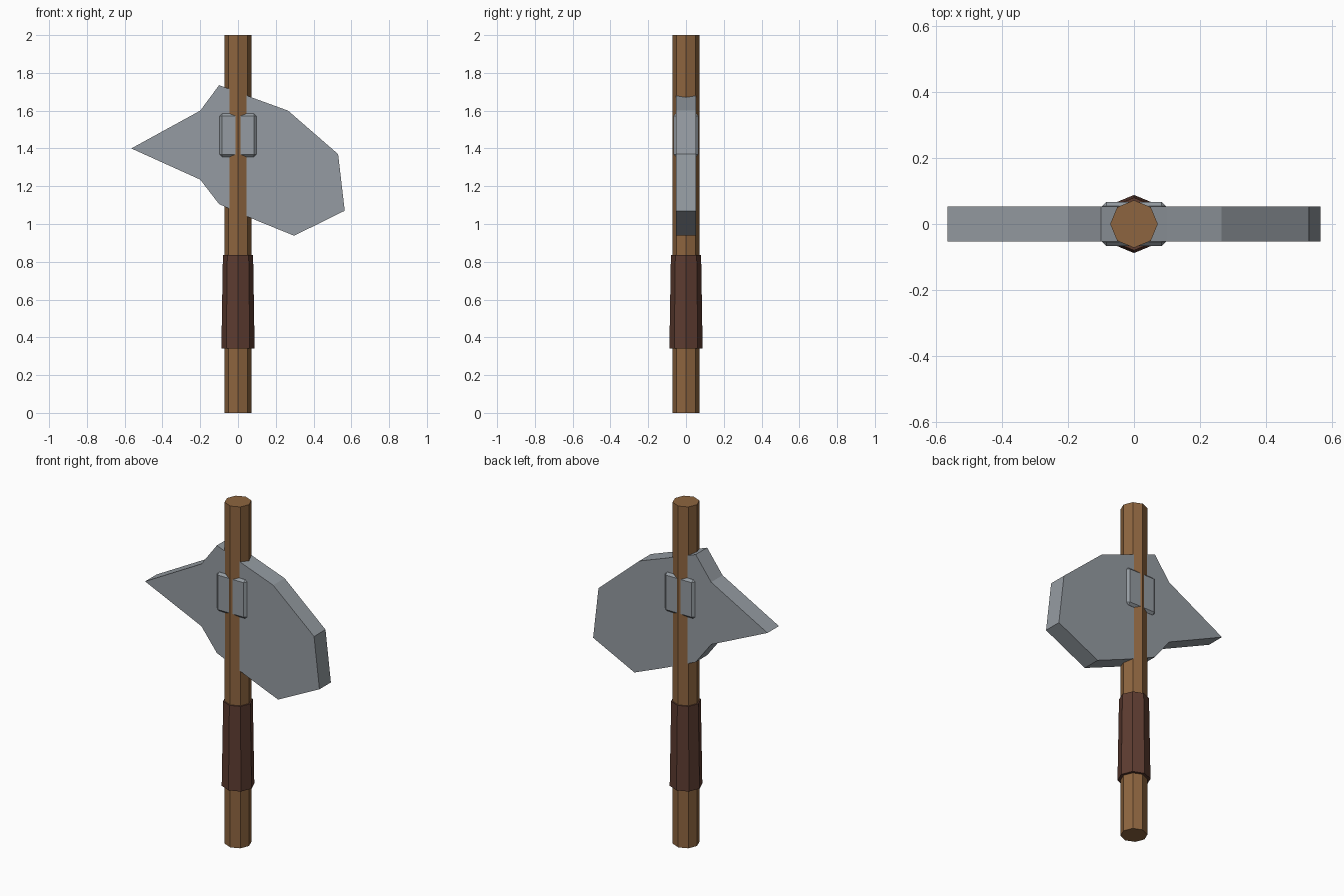
import bpy, bmesh

if "Cube" in bpy.data.objects:
    bpy.data.objects.remove(bpy.data.objects["Cube"])


def material(name, rgb):
    m = bpy.data.materials.new(name)
    m.diffuse_color = (*rgb, 1)
    m.use_nodes = True
    m.node_tree.nodes["Principled BSDF"].inputs["Base Color"].default_value = m.diffuse_color
    return m


wood = material("wood", (0.27, 0.13, 0.05))
leather = material("leather", (0.11, 0.045, 0.03))
steel = material("steel", (0.30, 0.33, 0.36))


def octagon_rod(name, r_bottom, r_top, z0, z1, mat):
    bpy.ops.mesh.primitive_cone_add(vertices=8, radius1=r_bottom, radius2=r_top,
                                    depth=z1 - z0, location=(0, 0, (z0 + z1) / 2))
    ob = bpy.context.object
    ob.name = name
    ob.data.materials.append(mat)
    return ob


# Shaft and tapered leather grip
octagon_rod("shaft", 0.072, 0.072, 0, 2, wood)
octagon_rod("grip", 0.088, 0.08, 0.34, 0.835, leather)

# Axe head: one outline with back spike and cutting edge, extruded in y
outline = [(-0.565, 1.40), (-0.20, 1.235), (-0.10, 1.105), (0.10, 1.018),
           (0.297, 0.938), (0.565, 1.07), (0.53, 1.37), (0.265, 1.60),
           (0.10, 1.66), (-0.10, 1.735), (-0.20, 1.60)]
half = 0.053
bm = bmesh.new()
face = bm.faces.new([bm.verts.new((x, -half, z)) for x, z in outline])
ext = bmesh.ops.extrude_face_region(bm, geom=[face])
bmesh.ops.translate(bm, vec=(0, 2 * half, 0),
                    verts=[v for v in ext["geom"] if isinstance(v, bmesh.types.BMVert)])
bmesh.ops.recalc_face_normals(bm, faces=bm.faces)
mesh = bpy.data.meshes.new("axe_head")
bm.to_mesh(mesh)
bm.free()
mesh.materials.append(steel)
bpy.context.collection.objects.link(bpy.data.objects.new("axe_head", mesh))

# Chamfered collar block holding the head to the shaft
bpy.ops.mesh.primitive_cube_add(size=1, location=(0, 0, 1.47))
collar = bpy.context.object
collar.name = "collar"
collar.scale = (0.194, 0.134, 0.228)
bpy.ops.object.transform_apply(location=False, rotation=False, scale=True)
collar.data.materials.append(steel)
bevel = collar.modifiers.new("chamfer", 'BEVEL')
bevel.width = 0.013
bevel.segments = 1
